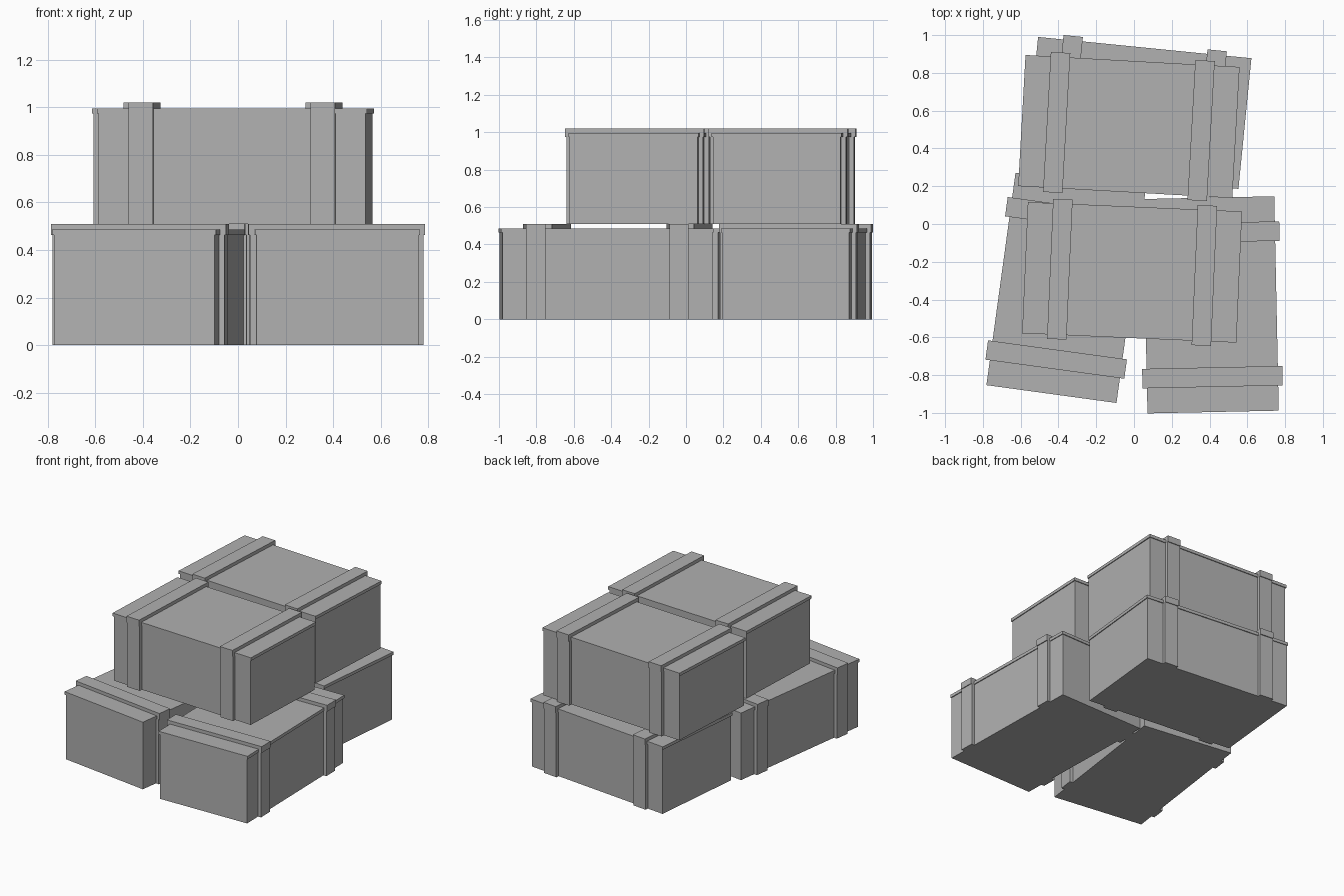
import bpy
from math import radians
from mathutils import Matrix, Vector

if "Cube" in bpy.data.objects:
    bpy.data.objects.remove(bpy.data.objects["Cube"])

L, W = 1.135, 0.695      # lid length and width
H, LID = 0.486, 0.022    # crate height and lid thickness
CAP_L, CAP_W = 0.742, 0.103  # strap across the lid
STRAP_T = 0.024
LIP = 0.006              # small overhang of lid and straps

grey = bpy.data.materials.new("dark_grey")
grey.diffuse_color = (0.44, 0.44, 0.44, 1)
grey.use_nodes = True
grey.node_tree.nodes["Principled BSDF"].inputs["Base Color"].default_value = grey.diffuse_color


def box(name, size, loc, mat):
    """Flat-faced box placed in the crate's local space."""
    sx, sy, sz = (s / 2 for s in size)
    v = [(x, y, z) for x in (-sx, sx) for y in (-sy, sy) for z in (-sz, sz)]
    f = [(0, 1, 3, 2), (4, 6, 7, 5), (0, 4, 5, 1),
         (2, 3, 7, 6), (0, 2, 6, 4), (1, 5, 7, 3)]
    me = bpy.data.meshes.new(name)
    me.from_pydata([mat @ (Vector(p) + Vector(loc)) for p in v], [], f)
    me.materials.append(grey)
    ob = bpy.data.objects.new(name, me)
    bpy.context.collection.objects.link(ob)
    return ob


def crate(name, x, y, z, angle):
    m = Matrix.Translation((x, y, z)) @ Matrix.Rotation(radians(angle), 4, 'Z')
    bw = W - 2 * LIP
    # body and overhanging lid
    box(name + "_body", (L - 2 * LIP, bw, H - LID), (0, 0, (H - LID) / 2), m)
    box(name + "_lid", (L, W, LID), (0, 0, H - LID / 2), m)
    for i, s in enumerate((-1, 1)):
        bx = s * 0.383
        # strap over the lid
        box(f"{name}_top_strap_{i}", (CAP_W, CAP_L, STRAP_T),
            (bx, 0, H + STRAP_T / 2), m)
        outer = CAP_L / 2
        for j, t in enumerate((-1, 1)):
            # short lip hanging down each side
            d = outer - W / 2
            box(f"{name}_strap_lip_{i}{j}", (CAP_W, d, LID),
                (bx, t * (outer - d / 2), H - LID / 2), m)
            # vertical side strap
            d = outer - LIP - bw / 2
            box(f"{name}_side_strap_{i}{j}", (CAP_W, d, H - LID),
                (bx, t * (bw / 2 + d / 2), (H - LID) / 2), m)


TOP = H + STRAP_T
# bottom layer
crate("left_crate", -0.360, -0.338, 0, 90 - 7.8)
crate("right_crate", 0.407, -0.428, 0, 90 + 1.2)
crate("back_crate", 0.0225, 0.588, 0, -5.7)
# upper layer
crate("upper_front_crate", -0.010, -0.256, TOP, -2.5)
crate("upper_back_crate", -0.027, 0.516, TOP, -3.2)
